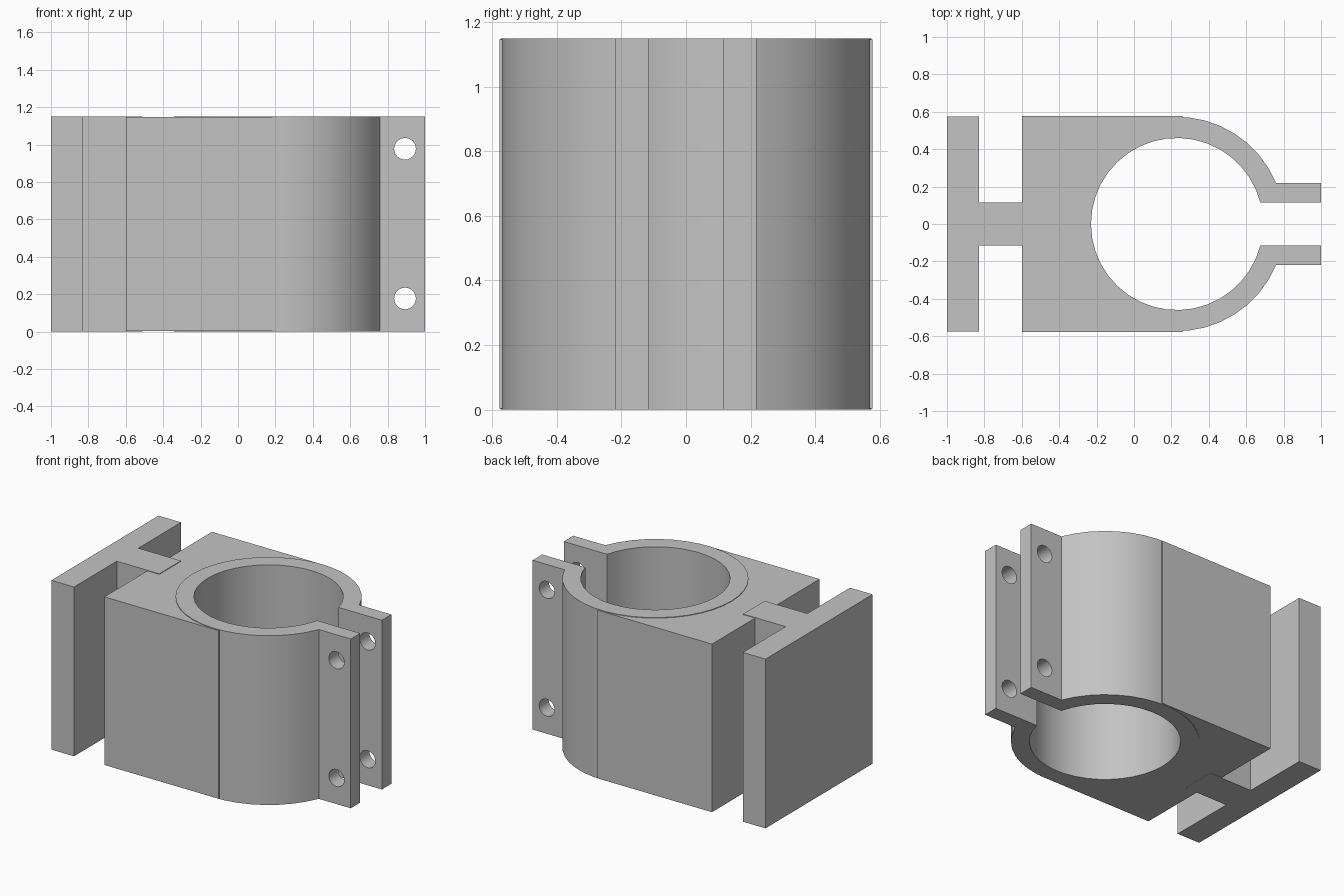
import bpy, bmesh, math
from mathutils import Matrix

if "Cube" in bpy.data.objects:
    bpy.data.objects.remove(bpy.data.objects["Cube"], do_unlink=True)

H = 1.15                    # overall height
CX = 0.23                   # bore axis
R_IN, R_OUT = 0.46, 0.573   # clamp ring radii
EAR_IN, EAR_OUT = 0.116, 0.218

grey = bpy.data.materials.new("plain grey")
grey.use_nodes = True
grey.diffuse_color = (0.55, 0.55, 0.55, 1)
grey.node_tree.nodes["Principled BSDF"].inputs["Base Color"].default_value = grey.diffuse_color


def finish(bm, name):
    bmesh.ops.recalc_face_normals(bm, faces=bm.faces)
    mesh = bpy.data.meshes.new(name)
    bm.to_mesh(mesh)
    bm.free()
    mesh.materials.append(grey)
    obj = bpy.data.objects.new(name, mesh)
    bpy.context.collection.objects.link(obj)
    return obj


def extrude(name, outline, z0, z1):
    bm = bmesh.new()
    face = bm.faces.new([bm.verts.new((x, y, z0)) for x, y in outline])
    side = bmesh.ops.extrude_face_region(bm, geom=[face])["geom"]
    top = [v for v in side if isinstance(v, bmesh.types.BMVert)]
    bmesh.ops.translate(bm, verts=top, vec=(0, 0, z1 - z0))
    return finish(bm, name)


def arc(r, a0, a1, n):
    return [(CX + r * math.cos(a0 + (a1 - a0) * i / n),
             r * math.sin(a0 + (a1 - a0) * i / n)) for i in range(n + 1)]


def select_only(obj):
    bpy.ops.object.select_all(action="DESELECT")
    obj.select_set(True)
    bpy.context.view_layer.objects.active = obj


# Split clamp ring with two bolting ears
a_out = math.asin(EAR_OUT / R_OUT)
a_in = math.asin(EAR_IN / R_IN)
ring = (arc(R_OUT, a_out, 2 * math.pi - a_out, 36)
        + [(1, -EAR_OUT), (1, -EAR_IN)]
        + arc(R_IN, 2 * math.pi - a_in, a_in, 36)
        + [(1, EAR_IN), (1, EAR_OUT)])
clamp = extrude("clamp_ring", ring, 0, H)

# Bolt holes through both ears
bm = bmesh.new()
for z in (0.177, 0.977):
    bmesh.ops.create_cone(bm, cap_ends=True, segments=24, radius1=0.058, radius2=0.058, depth=0.8,
                          matrix=Matrix.Translation((0.893, 0, z)) @ Matrix.Rotation(math.pi / 2, 4, "X"))
cutter = finish(bm, "bolt_hole_cutter")
cutter.hide_render = True
cut = clamp.modifiers.new("bolt_holes", "BOOLEAN")
cut.object = cutter
cut.solver = "EXACT"
select_only(clamp)
bpy.ops.object.modifier_apply(modifier=cut.name)
bpy.data.objects.remove(cutter, do_unlink=True)
bpy.ops.object.shade_smooth_by_angle(angle=math.radians(30))

# Solid block wrapped around the back of the ring, slightly shorter than it
half = 0.578
a = math.radians(87)
block = [(0.26, half), (-0.6, half), (-0.6, -half), (0.26, -half)] + arc(0.52, -a, a - 2 * math.pi, 24)
extrude("body_block", block, 0.004, H - 0.004)

# T-shaped mounting plate with its web sunk into the block
plate = [(-1, -0.575), (-0.83, -0.575), (-0.83, -0.116), (-0.51, -0.116)]
extrude("mounting_plate", plate + [(x, -y) for x, y in reversed(plate)], 0, H)
